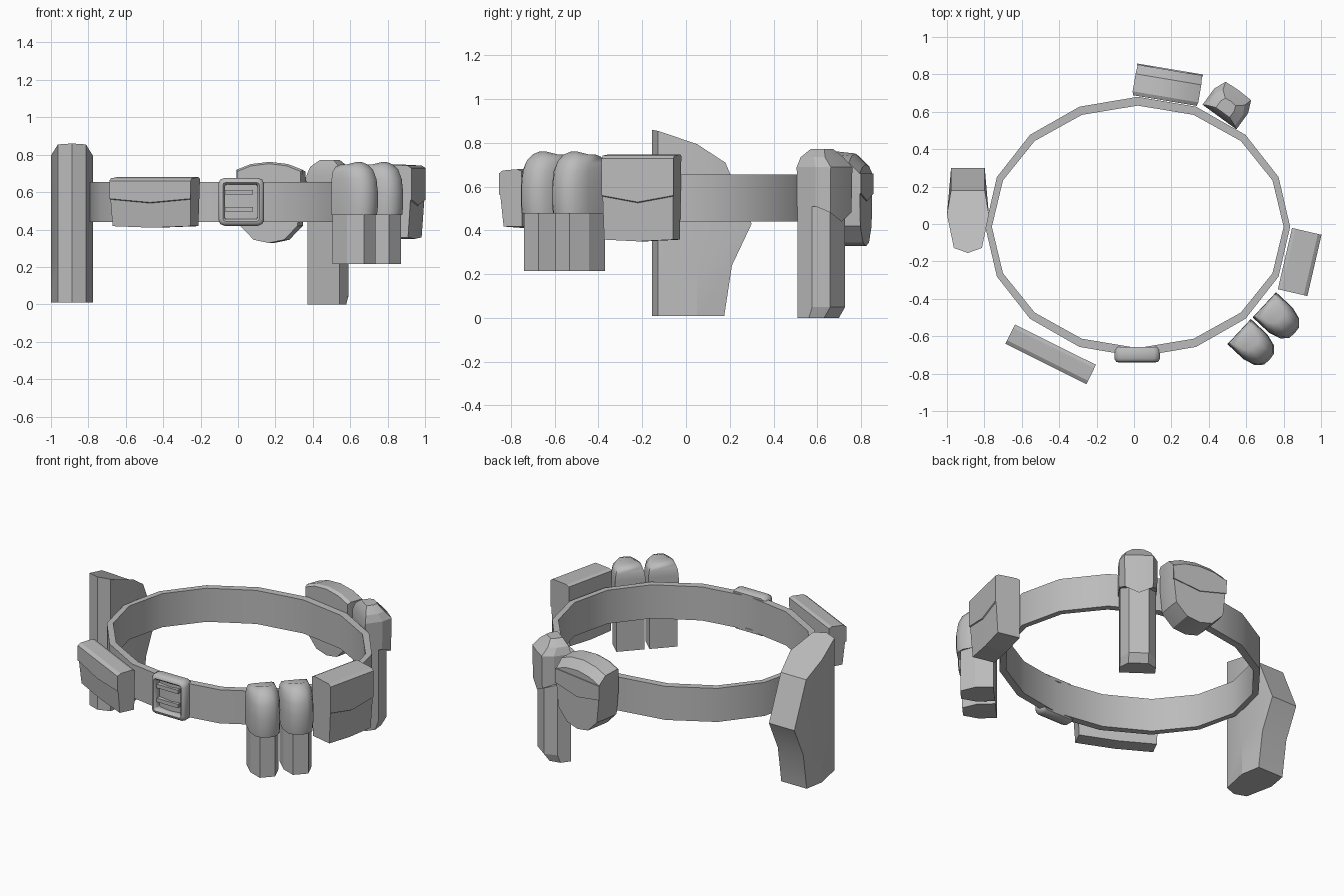
import bpy, bmesh, math

if "Cube" in bpy.data.objects:
    bpy.data.objects.remove(bpy.data.objects["Cube"], do_unlink=True)

grey = bpy.data.materials.new("plain grey")
grey.use_nodes = True
grey.diffuse_color = (0.5, 0.5, 0.5, 1)
grey.node_tree.nodes["Principled BSDF"].inputs["Base Color"].default_value = (0.5, 0.5, 0.5, 1)


def loft(name, sections, origin=(0, 0), angle=-90, closed=False, smooth=30):
    """Skin equal-length sections of (w along, u outward, z), placed at origin facing angle."""
    c, s = math.cos(math.radians(angle)), math.sin(math.radians(angle))
    bm = bmesh.new()
    rings = [[bm.verts.new((origin[0] + u * c - w * s, origin[1] + u * s + w * c, z))
              for w, u, z in sec] for sec in sections]
    n = len(rings[0])
    pairs = list(zip(rings, rings[1:]))
    if closed:
        pairs.append((rings[-1], rings[0]))
    else:
        bm.faces.new(rings[0])
        bm.faces.new(rings[-1])
    for a, b in pairs:
        for i in range(n):
            j = (i + 1) % n
            bm.faces.new((a[i], a[j], b[j], b[i]))
    bmesh.ops.recalc_face_normals(bm, faces=bm.faces)
    me = bpy.data.meshes.new(name)
    bm.to_mesh(me)
    bm.free()
    ob = bpy.data.objects.new(name, me)
    bpy.context.collection.objects.link(ob)
    me.materials.append(grey)
    bpy.ops.object.select_all(action='DESELECT')
    ob.select_set(True)
    bpy.context.view_layer.objects.active = ob
    if smooth:
        bpy.ops.object.shade_smooth_by_angle(angle=math.radians(smooth))
    return ob


def flap_pouch(name, origin, angle, hw, depth, z0, z1, flap, dip):
    """Box pouch whose flap ends in a shallow V across the front."""
    sections = []
    for k in (-1, 0, 1):
        zf = flap - (0 if k else dip)
        low = z0 if k == 0 else z0 + 0.008
        sections.append([(k * hw * 0.96, 0, low), (k * hw * 0.96, depth - 0.02, low),
                         (k * hw * 0.985, depth - 0.006, zf - 0.004), (k * hw, depth, zf),
                         (k * hw, depth, z1 - 0.02), (k * hw, depth - 0.02, z1 - 0.006),
                         (k * hw, 0.02, z1), (k * hw, 0, z1 - 0.008)])
    loft(name, sections, origin, angle, smooth=0)


# Belt: sixteen-sided oval band
def oval(rx, ry, z):
    return [(0.02 + rx * math.cos(i * math.pi / 8), -0.015 + ry * math.sin(i * math.pi / 8), z)
            for i in range(16)]


# an angle of -90 maps (w, u) to (w, -u), so the band is given in that frame
belt = [[(x, -y, z) for x, y, z in oval(*r)] for r in
        ((0.815, 0.695, 0.44), (0.815, 0.695, 0.655), (0.78, 0.648, 0.655), (0.78, 0.648, 0.44))]
loft("belt", belt, closed=True)


# Buckle: rounded frame around the belt, with two bars
def frame_ring(inset, u):
    hx, hz = 0.122 - inset, 0.128 - inset
    r = max(0.032 - inset * 0.7, 0.008)
    pts = []
    for sx, sz, a0 in ((1, 1, 0), (-1, 1, 90), (-1, -1, 180), (1, -1, 270)):
        for a in (a0, a0 + 45, a0 + 90):
            pts.append((0.017 + sx * (hx - r) + r * math.cos(math.radians(a)), u,
                        0.548 + sz * (hz - r) + r * math.sin(math.radians(a))))
    return pts


frame_profile = [(0, 0.675), (0, 0.72), (0.01, 0.737), (0.024, 0.74), (0.034, 0.73),
                 (0.036, 0.715), (0.036, 0.68), (0.028, 0.658), (0.01, 0.658)]
loft("buckle_frame", [frame_ring(*p) for p in frame_profile], closed=True, smooth=50)
for side, zc in (("upper", 0.598), ("lower", 0.508)):
    loft("buckle_bar_" + side, [[(x, 0.69, zc - 0.012), (x, 0.724, zc - 0.012),
                                 (x, 0.724, zc + 0.012), (x, 0.69, zc + 0.012)]
                                for x in (-0.075, 0.08)], smooth=0)

# Flat front pouch and deep side pouch
flap_pouch("flat_front_pouch", (-0.42, -0.645), -116.5, 0.242, 0.115, 0.41, 0.68, 0.565, 0.02)
flap_pouch("deep_side_pouch", (0.807, -0.185), -13, 0.168, 0.162, 0.35, 0.748, 0.56, 0.03)


# Twin magazine pouches with domed caps
def hex_section(hw, u0, d, z, cut=0.55):
    m = u0 + (d - u0) * cut
    return [(-hw, u0, z), (-hw, m, z), (-hw * 0.55, d, z),
            (hw * 0.55, d, z), (hw, m, z), (hw, u0, z)]


def cap_section(hw, u0, d, z):
    m = u0 + (d - u0) * 0.55
    e = u0 + (d - u0) * 0.85
    crown = 0.012 if z > 0.7 else 0
    return [(-hw, u0, z - crown), (-hw, m, z - crown), (-hw * 0.8, e, z - crown),
            (-hw * 0.42, d, z), (0, d + 0.004, z), (hw * 0.42, d, z),
            (hw * 0.8, e, z - crown), (hw, m, z - crown), (hw, u0, z - crown)]


for label, org in (("front", (0.562, -0.575)), ("rear", (0.697, -0.432))):
    loft("magazine_body_" + label,
         [hex_section(0.083, 0, 0.195, z) for z in (0.215, 0.6)], org, -43, smooth=0)
    caps = ((0.084, 0, 0.185, 0.485), (0.09, 0, 0.212, 0.478), (0.092, 0, 0.218, 0.52),
            (0.092, 0, 0.218, 0.60), (0.09, 0, 0.208, 0.67), (0.085, 0.002, 0.185, 0.72),
            (0.075, 0.015, 0.15, 0.748), (0.055, 0.035, 0.115, 0.76))
    loft("magazine_cap_" + label, [cap_section(*p) for p in caps], org, -43, smooth=45)

# Holster: stacked plan sections with a slanted top
def holster_section(back, z, slant=False):
    half = [(0.075, -0.128, 0.855), (0.112, 0.05, 0.795), (0.09, back, 0.71)]
    pts = [(0, -0.155, 0.86)] + half + [(-x, y, h) for x, y, h in reversed(half)]
    return [(x - 0.888, -y, h if slant else z) for x, y, h in pts]


loft("holster", [holster_section(0.175, 0.01), holster_section(0.21, 0.24),
                 holster_section(0.30, 0.43), holster_section(0.18, 0, True)], smooth=20)

# Rounded back pouch: front outline carried outward, softened at the outer face
outline = [(-0.178, 0.72), (-0.1, 0.75), (0, 0.762), (0.1, 0.75), (0.178, 0.72), (0.176, 0.57),
           (0.16, 0.42), (0.085, 0.345), (0, 0.328), (-0.085, 0.345), (-0.16, 0.42),
           (-0.176, 0.57)]


def back_section(u, top_drop, side):
    return [(w * side, u, z - top_drop if z > 0.7 else z) for w, z in outline]


loft("rounded_back_pouch", [back_section(0, 0.01, 0.97), back_section(0.02, 0, 1),
                            back_section(0.115, 0.01, 1), back_section(0.165, 0.06, 0.98)],
     (0.165, 0.66), 80.5, smooth=25)
loft("rounded_back_flap", [[(w, u + du, z) for w, z in
                            ((-0.179, 0.66), (0.179, 0.66), (0.178, 0.57), (0, 0.535), (-0.178, 0.57))]
                           for u, du in ((0.16, 0), (0.166, 0.005))], (0.165, 0.66), 80.5, smooth=0)

# Tall back pouch: slim body and a peaked cap with a pointed flap
place = ((0.457, 0.572), 54)
loft("tall_pouch_body", [hex_section(0.105, 0, 0.115, 0), hex_section(0.105, 0, 0.15, 0.05),
                         hex_section(0.105, 0, 0.15, 0.66)], *place, smooth=0)


def tall_cap(hw, u0, d, z, drop):
    m = u0 + (d - u0) * 0.62
    return [(-hw, u0, z), (-hw, m, z), (-hw * 0.75, d, z - drop * 0.4), (0, d + 0.004, z - drop),
            (hw * 0.75, d, z - drop * 0.4), (hw, m, z), (hw, u0, z)]


loft("tall_pouch_cap", [tall_cap(0.11, 0, 0.168, 0.51, 0.07), tall_cap(0.112, 0, 0.172, 0.69, 0),
                        tall_cap(0.095, 0.01, 0.13, 0.735, 0),
                        tall_cap(0.045, 0.03, 0.1, 0.772, 0)], *place, smooth=20)
